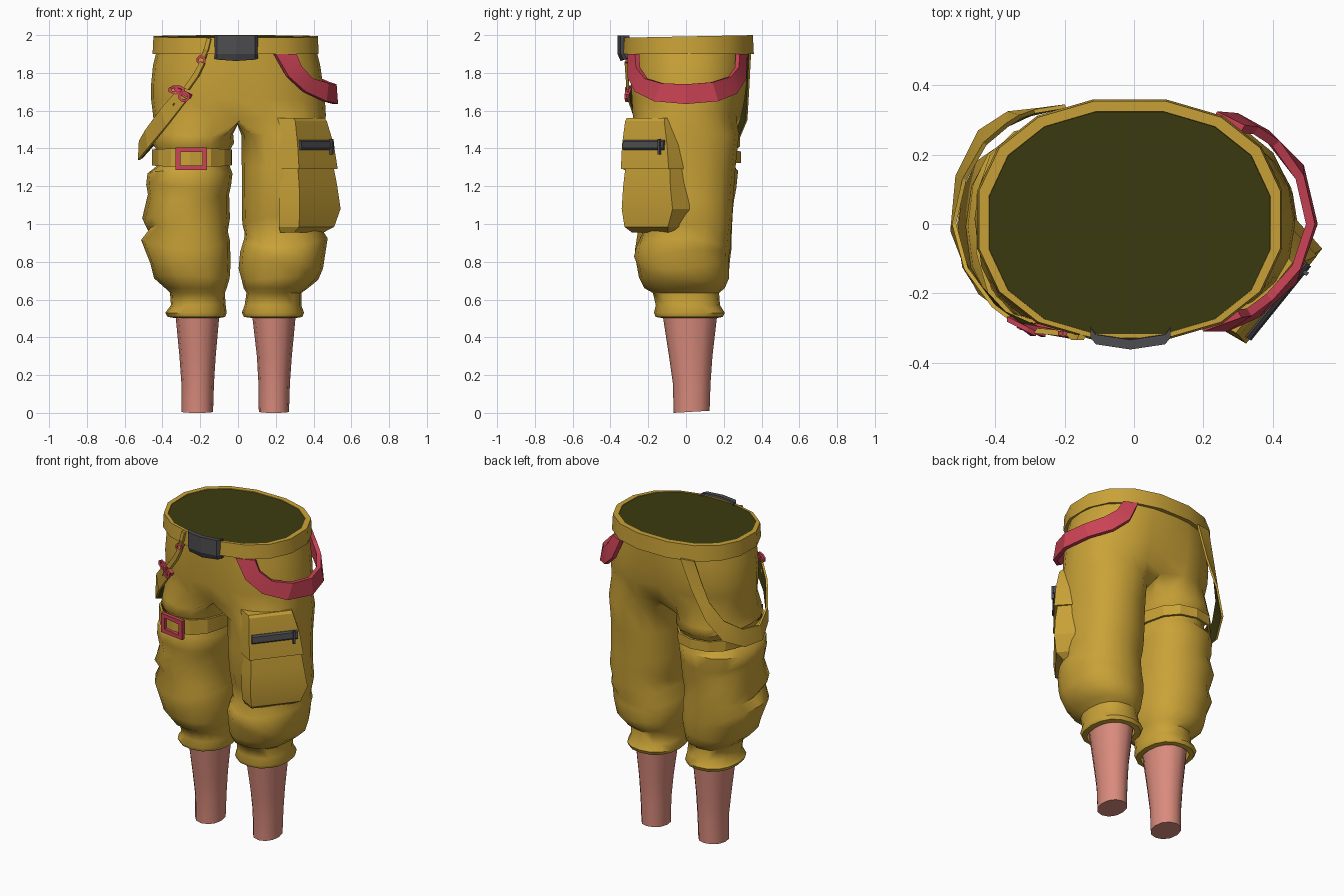
import bpy, bmesh, math
from mathutils import Vector


def material(name, rgb):
    m = bpy.data.materials.new(name)
    m.diffuse_color = (*rgb, 1)
    return m


GOLD = material("mustard cloth", (0.585, 0.36, 0.038))
DARK = material("dark olive lining", (0.045, 0.042, 0.005))
RED = material("red webbing", (0.59, 0.055, 0.09))
SKIN = material("skin", (0.70, 0.26, 0.205))
GREY = material("dark grey metal", (0.075, 0.075, 0.082))


def finish(name, bm, mats, angle=35):
    bmesh.ops.recalc_face_normals(bm, faces=bm.faces)
    me = bpy.data.meshes.new(name)
    bm.to_mesh(me)
    bm.free()
    ob = bpy.data.objects.new(name, me)
    bpy.context.collection.objects.link(ob)
    for m in mats:
        me.materials.append(m)
    bpy.ops.object.select_all(action='DESELECT')
    ob.select_set(True)
    bpy.context.view_layer.objects.active = ob
    bpy.ops.object.shade_smooth_by_angle(angle=math.radians(angle))
    return ob


def bridge(bm, a, b, lining=None):
    n = len(a)
    for i in range(n):
        j = (i + 1) % n
        f = bm.faces.new((a[i], a[j], b[j], b[i]))
        f.material_index = 1 if i == lining else 0


def loft(name, rings, mats, caps=True, loop=False, lining=None, angle=35):
    """Skin a row of closed cross-sections; 'lining' picks the strip using material 1."""
    bm = bmesh.new()
    vs = [[bm.verts.new(p) for p in r] for r in rings]
    for a, b in zip(vs, vs[1:]):
        bridge(bm, a, b, lining)
    if loop:
        bridge(bm, vs[-1], vs[0], lining)
    elif caps:
        bm.faces.new(vs[0])
        bm.faces.new(vs[-1])
    return finish(name, bm, mats, angle)


def oval(z, x0, x1, y0, y1, n, start=0.0, e=0.85, wave=0.0, phase=0.0, sgn=1):
    """Rounded-box ring between the given extents; wave tilts it up and down into folds."""
    out = []
    for i in range(n):
        a = start + 2 * math.pi * i / n
        c, s = math.cos(a), math.sin(a)
        px = math.copysign(abs(c) ** e, c) * sgn
        py = math.copysign(abs(s) ** e, s)
        k = 1 + 0.5 * wave * math.sin(3 * a + phase)
        out.append(Vector(((x0 + x1) / 2 + px * k * (x1 - x0) / 2,
                           (y0 + y1) / 2 + py * k * (y1 - y0) / 2,
                           z + wave * math.sin(2 * a + phase))))
    return out


# Trousers: hip rings of 24 points splitting at the crotch into two legs of 16
# Leg rows: z, inner x, outer x, front y, back y, fold strength
LEFT = [(1.47, .018, .46, -.29, .28, 0), (1.30, .02, .455, -.285, .262, 0),
        (1.12, .02, .46, -.27, .25, .01), (1.02, .025, .47, -.25, .245, .02),
        (.95, .035, .455, -.235, .235, .025), (.90, .03, .472, -.265, .235, .025),
        (.84, .01, .462, -.272, .23, .025), (.78, .005, .452, -.262, .228, .02),
        (.71, .02, .425, -.25, .228, .01), (.66, .03, .37, -.22, .205, 0),
        (.635, .045, .335, -.175, .175, 0), (.57, .035, .335, -.16, .18, 0),
        (.53, .02, .35, -.17, .205, 0), (.508, .032, .34, -.16, .195, 0),
        (.503, .072, .31, -.13, .168, 0)]
RIGHT = [(1.47, .025, .44, -.285, .285, .01), (1.42, .02, .455, -.285, .285, .01),
         (1.385, .045, .425, -.262, .255, 0), (1.31, .045, .425, -.262, .25, 0),
         (1.275, .03, .48, -.285, .275, .008), (1.20, .035, .485, -.28, .265, .015),
         (1.14, .045, .475, -.265, .255, .02), (1.05, .045, .51, -.27, .25, .025),
         (.97, .055, .475, -.255, .24, .025), (.89, .04, .51, -.27, .24, .025),
         (.80, .04, .465, -.26, .235, .02), (.72, .045, .445, -.25, .225, .01),
         (.66, .06, .385, -.215, .205, 0), (.635, .07, .36, -.175, .175, 0),
         (.57, .065, .355, -.16, .18, 0), (.53, .06, .385, -.17, .205, 0),
         (.508, .068, .372, -.16, .195, 0), (.503, .097, .34, -.13, .168, 0)]
HIPS = [(1.92, -.43, .415, -.30, .335), (1.84, -.45, .435, -.30, .335),
        (1.74, -.46, .45, -.30, .33), (1.66, -.46, .46, -.295, .32),
        (1.58, -.45, .465, -.29, .30)]
bm = bmesh.new()
hips = []
for k, row in enumerate(HIPS):
    ring = oval(*row, 24, -math.pi / 2, 0.88)
    for i, drop in ((0, .012), (12, .022)):          # shallow centre seam
        ring[i].y *= 1 - drop * k * 1.6
    if k == 4:                                       # rounded crotch arch
        for i, d in ((0, .035), (12, .035), (1, .015), (23, .015), (11, .015), (13, .015)):
            ring[i].z -= d
    hips.append([bm.verts.new(p) for p in ring])
for a, b in zip(hips, hips[1:]):
    bridge(bm, a, b)
gusset = [bm.verts.new((-.003, y, z)) for y, z in ((.16, 1.53), (0, 1.525), (-.15, 1.53))]
low = hips[-1]
for side, rows in ((1, LEFT), (-1, RIGHT)):
    arc = low[:13] if side > 0 else [low[-i % 24] for i in range(13)]
    prev = arc + gusset
    for z, xi, xo, y0, y1, w in rows:
        c, h = side * (xi + xo) / 2, (xo - xi) / 2
        pts = oval(z, c - h, c + h, y0, y1, 16, -math.radians(135), .88, w, z * 23, side)
        ring = [bm.verts.new(p) for p in pts]
        bridge(bm, prev, ring)
        prev = ring
finish("trousers", bm, [GOLD], 50)

# Waistband, lower at the front, with a flat lining level with its rim
def waist(z, g, tilt=0.0, front=0.0):
    pts = oval(z, -.455 + g, .43 - g, -.335 + g * (1 - front), .36 - g, 16, math.pi / 16, .88)
    for p in pts:
        p.z += tilt * (p.y - .36)
    return pts


loft("waistband", [waist(1.905, .03), waist(1.90, -.005), waist(2.0, 0, .02),
                   waist(2.0, .03, .02, .6), waist(1.95, .035, 0, .6)], [GOLD], caps=False)
bm = bmesh.new()
bm.faces.new([bm.verts.new(p) for p in waist(1.9965, .031, .02, .6)])
finish("waist_lining", bm, [DARK])

# Bare lower legs
for name, s, rows in (
        ("left_shin", 1, ((.56, .07, .31, -.13, .17), (.30, .10, .285, -.09, .14),
                          (.16, .108, .275, -.07, .13), (.005, .11, .27, -.065, .125))),
        ("right_shin", -1, ((.56, .095, .335, -.13, .17), (.30, .118, .31, -.09, .14),
                            (.16, .127, .30, -.07, .13), (.005, .132, .30, -.065, .125)))):
    rings = [oval(z, min(s * a, s * b), max(s * a, s * b), y0, y1, 12, e=.95)
             for z, a, b, y0, y1 in rows]
    for p in rings[-1]:
        p.z = .06 * (p.y + .065)
    loft(name, rings, [SKIN])

# Belt buckle plate, bent at its middle and leaning in at the bottom
loft("belt_buckle", [[(x, y + .015, 1.875 - d), (x, y, 1.90), (x, y, 1.998),
                      (x, y + .028, 1.998), (x, y + .04, 1.875)]
                     for x, y, d in ((-.125, -.328, 0), (-.11, -.347, .005), (-.01, -.362, .012),
                                     (.09, -.347, .005), (.105, -.328, 0))], [GREY], angle=10)


# Straps: a lower and an upper edge, thickened towards the body
def strap(name, lower, upper, mats, t=.018, lining=None):
    rings = []
    for l, u in zip(lower, upper):
        l, u = Vector(l), Vector(u)
        d = Vector((-l.x * .8, -l.y, 0)).normalized() * t
        rings.append([l, u, u + d, l + d])
    return loft(name, rings, mats, lining=lining, angle=20)


strap("red_side_strap",
      [(.20, -.31, 1.90), (.27, -.31, 1.78), (.36, -.27, 1.70), (.47, -.17, 1.65), (.53, 0, 1.635),
       (.49, .17, 1.65), (.39, .27, 1.69), (.30, .32, 1.77), (.24, .325, 1.90)],
      [(.31, -.27, 1.90), (.34, -.265, 1.83), (.40, -.22, 1.77), (.48, -.13, 1.745), (.522, 0, 1.74),
       (.49, .14, 1.75), (.42, .24, 1.78), (.36, .28, 1.83), (.32, .285, 1.90)], [RED], .026)
strap("hanging_strap",
      [(-.27, -.31, 1.66), (-.38, -.26, 1.52), (-.48, -.15, 1.40), (-.53, -.02, 1.34),
       (-.515, .14, 1.35), (-.45, .27, 1.42), (-.365, .325, 1.55), (-.275, .335, 1.72), (-.20, .345, 1.91)],
      [(-.33, -.30, 1.70), (-.41, -.24, 1.61), (-.49, -.13, 1.50), (-.525, 0, 1.44),
       (-.495, .13, 1.455), (-.435, .235, 1.53), (-.37, .29, 1.65), (-.33, .315, 1.78), (-.29, .33, 1.91)],
      [GOLD, DARK], .012, 2)
strap("hanger_upper", [(-.20, -.315, 1.88), (-.18, -.335, 1.93), (-.165, -.335, 1.985)],
      [(-.18, -.315, 1.87), (-.16, -.335, 1.92), (-.145, -.335, 1.98)], [GOLD])
strap("hanger_lower", [(-.29, -.315, 1.72), (-.24, -.32, 1.79), (-.20, -.325, 1.86)],
      [(-.265, -.315, 1.71), (-.215, -.32, 1.78), (-.18, -.325, 1.85)], [GOLD])

# Thigh band standing slightly off the right leg
bands = [oval(z, -.46 + g, -.028 - g, -.30 + g, .29 - g, 14, .2, .85)
         for z, g in ((1.303, 0), (1.40, 0), (1.40, .014), (1.303, .014))]
for ring, d in zip(bands, (.02, -.015, -.015, .02)):  # narrower towards the back
    for p in ring:
        p.z += d * (p.y + .30) / .59
loft("thigh_band", list(zip(*bands)), [GOLD, DARK], loop=True, lining=2, angle=25)


# Frames and rings: square-section loops lying in the x-z plane
def frame(name, c, w, h, t, n, slant=0.0, mat=RED):
    k = 1 / math.cos(math.pi / n)
    rings = []
    for i in range(n):
        a = 2 * math.pi * (i + .5) / n
        ux, uz = math.cos(a) * k, math.sin(a) * k
        rings.append([(c[0] + ux * (w + s), c[1] + d + slant * ux * w, c[2] + uz * (h + s))
                      for s, d in ((0, -t / 2), (0, t / 2), (-t, t / 2), (-t, -t / 2))])
    loft(name, rings, [mat], loop=True, angle=25)


frame("thigh_buckle", (-.247, -.305, 1.345), .083, .06, .025, 4, slant=-.15)
frame("upper_clip_ring", (-.195, -.315, 1.868), .024, .024, .012, 8)
frame("middle_clip_ring", (-.325, -.295, 1.71), .042, .024, .015, 8, slant=-.5)
frame("lower_clip_ring", (-.285, -.31, 1.675), .03, .028, .014, 8, slant=-.3)
strap("clip_link", [(-.34, -.30, 1.71), (-.26, -.316, 1.665)],
      [(-.33, -.30, 1.725), (-.25, -.316, 1.685)], [RED])

# Cargo pocket in a turned frame: u along the leg surface, n outwards
U, N = Vector((.63, .78, 0)), Vector((.78, -.63, 0))


def box_ring(z, u0, u1, n, depth, flare=.02):
    return [U * u + N * m + Vector((0, 0, z)) for u, m in
            ((u0, n), (u1, n), (u1 + flare, n - depth), (u0 - flare, n - depth))]


loft("pocket_bag", [box_ring(1.31, -.05, .25, .445, .11), box_ring(1.20, -.055, .265, .46, .12),
                    box_ring(1.08, -.06, .285, .466, .12), box_ring(.985, -.05, .245, .455, .12),
                    box_ring(.955, -.035, .21, .41, .08)], [GOLD], angle=15)
loft("pocket_flap", [box_ring(1.56, -.06, .20, .425, .10), box_ring(1.545, -.06, .205, .437, .11),
                     box_ring(1.42, -.065, .24, .457, .12), box_ring(1.29, -.065, .26, .467, .13)],
     [GOLD], angle=15)
loft("pocket_zip", [box_ring(z, -.05, .225, n, .03, 0)
                    for z, n in ((1.445, .458), (1.437, .468), (1.402, .473), (1.392, .464))],
     [GREY], angle=15)
loft("zip_pull", [box_ring(z, .195, .207, .48, .015, 0) for z in (1.45, 1.368)], [GREY])
